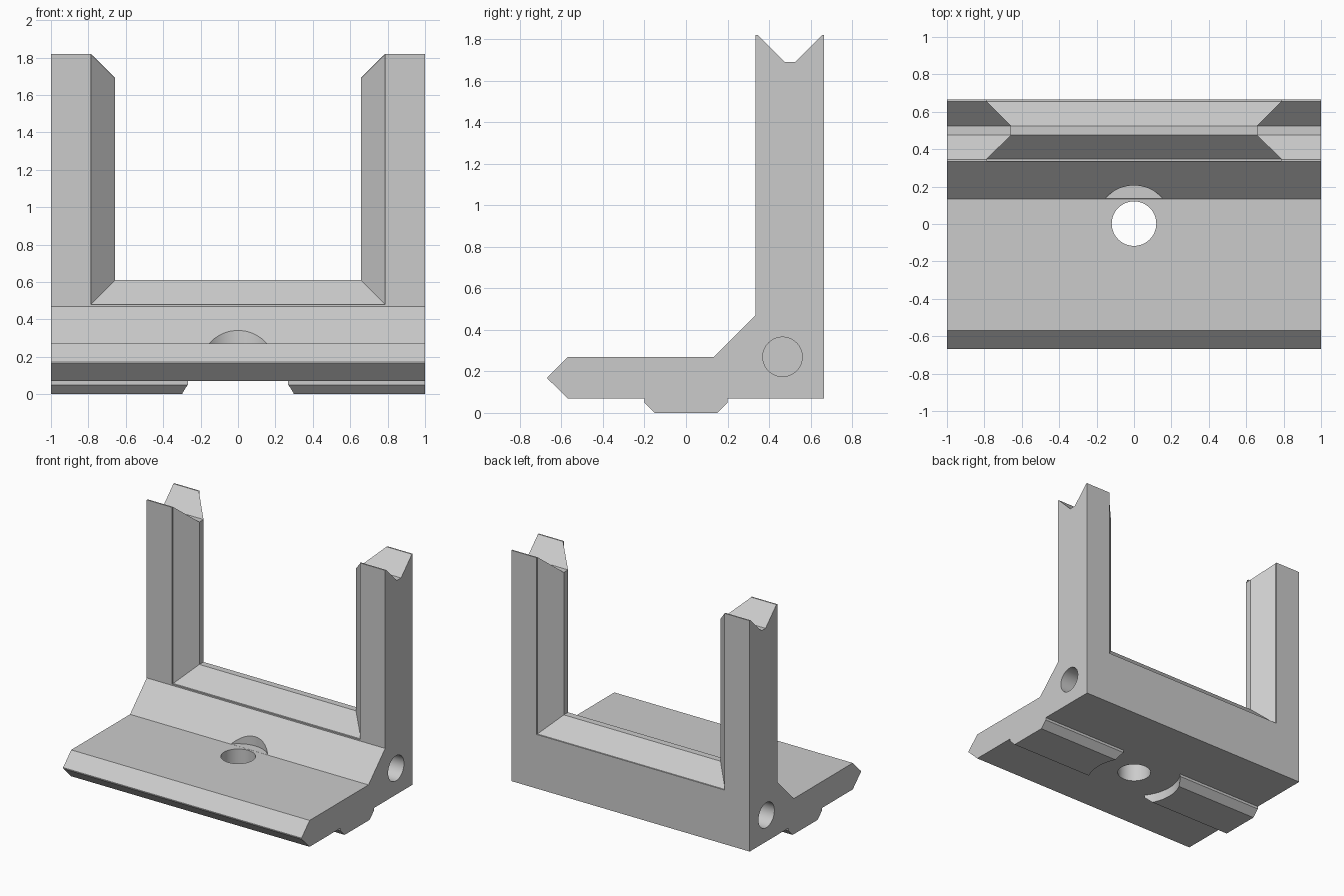
import bpy, bmesh, math
from mathutils import Matrix

cube = bpy.data.objects.get("Cube")
if cube:
    bpy.data.objects.remove(cube, do_unlink=True)

grey = bpy.data.materials.new("light grey")
grey.use_nodes = True
grey.diffuse_color = (0.6, 0.6, 0.6, 1)
grey.node_tree.nodes["Principled BSDF"].inputs["Base Color"].default_value = (0.6, 0.6, 0.6, 1)


def finish(name, bm):
    bmesh.ops.recalc_face_normals(bm, faces=bm.faces)
    mesh = bpy.data.meshes.new(name)
    bm.to_mesh(mesh)
    bm.free()
    mesh.materials.append(grey)
    ob = bpy.data.objects.new(name, mesh)
    bpy.context.collection.objects.link(ob)
    return ob


def loft(name, rings):
    """Skin a run of matching rings and cap both ends."""
    bm = bmesh.new()
    loops = [[bm.verts.new(p) for p in ring] for ring in rings]
    n = len(loops[0])
    for a, b in zip(loops, loops[1:]):
        for i in range(n):
            j = (i + 1) % n
            bm.faces.new((a[i], a[j], b[j], b[i]))
    bm.faces.new(loops[0])
    bm.faces.new(loops[-1])
    return finish(name, bm)


def extrude_x(name, profile):
    return loft(name, [[(x, y, z) for y, z in profile] for x in (-1, 1)])


def cylinder(name, radius, depth, centre, along_x=False):
    bm = bmesh.new()
    turn = Matrix.Rotation(math.pi / 2, 4, "Y") if along_x else Matrix()
    bmesh.ops.create_cone(bm, cap_ends=True, segments=64, radius1=radius, radius2=radius,
                          depth=depth, matrix=Matrix.Translation(centre) @ turn)
    return finish(name, bm)


def select(ob):
    bpy.ops.object.select_all(action="DESELECT")
    ob.select_set(True)
    bpy.context.view_layer.objects.active = ob


def cut(ob, cutter):
    cutter.hide_render = True
    select(ob)
    mod = ob.modifiers.new("cut", "BOOLEAN")
    mod.operation = "DIFFERENCE"
    mod.solver = "EXACT"
    mod.object = cutter
    bpy.ops.object.modifier_apply(modifier=mod.name)
    bpy.data.objects.remove(cutter, do_unlink=True)


# Bracket body: bevelled base plate, sloped fillet and notched upright
bracket = extrude_x("bracket_body", [
    (-0.57, 0.07), (0.665, 0.07), (0.665, 1.82), (0.655, 1.82), (0.525, 1.69),
    (0.475, 1.69), (0.345, 1.82), (0.335, 1.82), (0.335, 0.47), (0.135, 0.27),
    (-0.57, 0.27), (-0.667, 0.173), (-0.667, 0.165)])

# Opening between the posts, pinched in the middle to leave a ridge all round
stations = [(0.2, 0), (0.348, 0), (0.475, 0.13), (0.525, 0.13), (0.655, 0), (0.9, 0)]
cut(bracket, loft("opening_cutter", [
    [(-0.787 + t, y, 0.48 + t), (0.787 - t, y, 0.48 + t), (0.787 - t, y, 2.5), (-0.787 + t, y, 2.5)]
    for y, t in stations]))

# Screw hole, head clearance in the slope, and blind side holes
cut(bracket, cylinder("screw_cutter", 0.119, 1, (0, 0.002, 0)))
cut(bracket, cylinder("head_cutter", 0.204, 0.4, (0, 0.002, 0.4705)))
for side in (-1, 1):
    cut(bracket, cylinder("side_hole_cutter", 0.095, 1, (side, 0.465, 0.27), True))

# Locating rail under the base, interrupted by a round relief
rail = extrude_x("locating_rail", [
    (-0.2, 0.07), (-0.2, 0.05), (-0.15, 0), (0.15, 0), (0.2, 0.05), (0.2, 0.07)])
cut(rail, cylinder("relief_cutter", 0.335, 1, (0, 0, 0)))

for ob in (bracket, rail):
    select(ob)
    bpy.ops.object.shade_smooth_by_angle(angle=math.radians(25))
